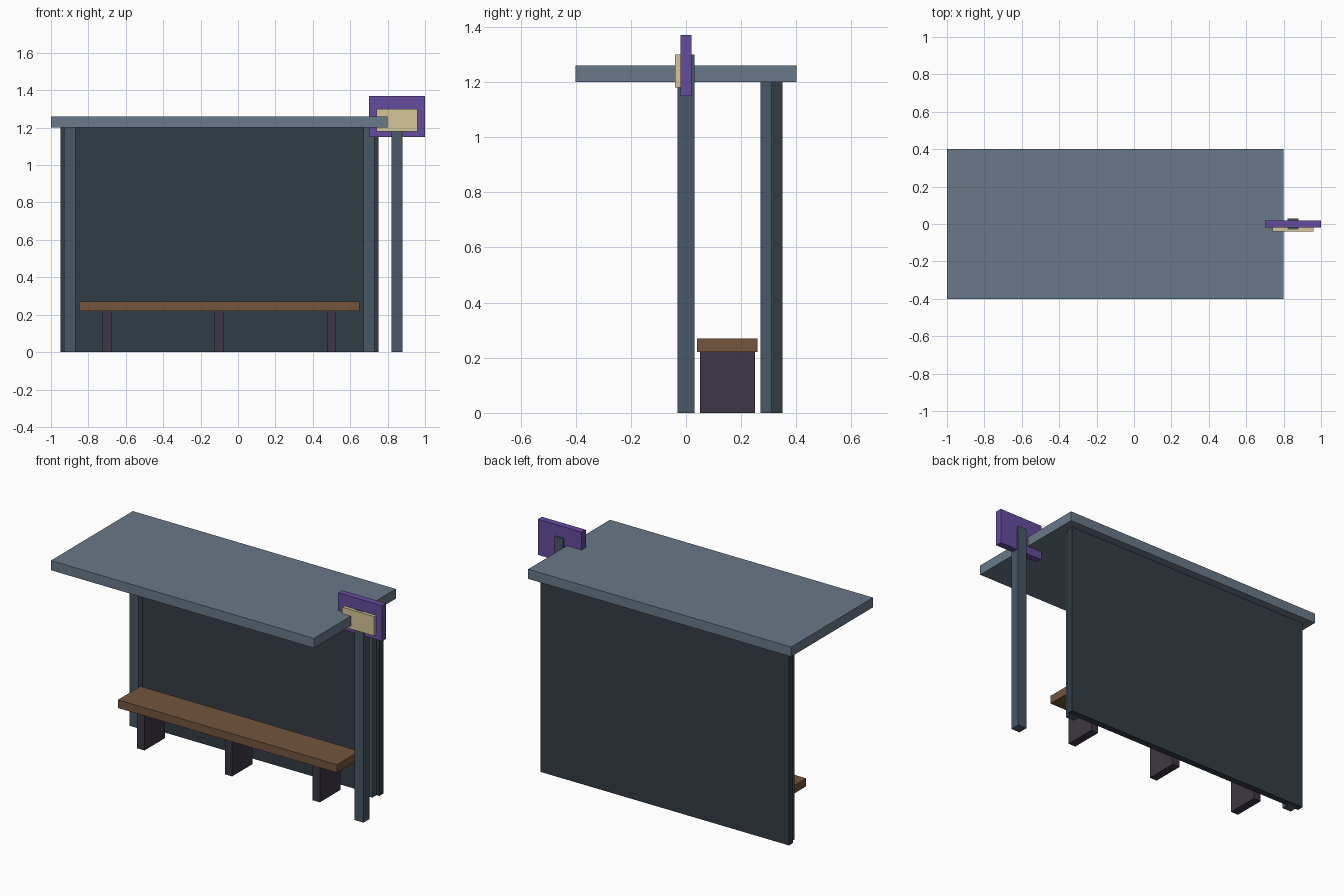
import bpy

if "Cube" in bpy.data.objects:
    bpy.data.objects.remove(bpy.data.objects["Cube"])


def material(name, rgb):
    m = bpy.data.materials.new(name)
    m.diffuse_color = (*rgb, 1.0)
    m.use_nodes = True
    m.node_tree.nodes["Principled BSDF"].inputs["Base Color"].default_value = m.diffuse_color
    return m


def box(name, x, y, z, mat):
    """Box from (min, max) ranges on each axis."""
    ranges = (x, y, z)
    bpy.ops.mesh.primitive_cube_add(size=1, location=[(a + b) / 2 for a, b in ranges])
    ob = bpy.context.object
    ob.name = name
    ob.scale = [b - a for a, b in ranges]
    bpy.ops.object.transform_apply(location=False, rotation=False, scale=True)
    ob.data.materials.append(mat)
    return ob


roof_mat = material("roof_slate", (0.14, 0.19, 0.25))
post_mat = material("post_steel", (0.065, 0.095, 0.13))
panel_mat = material("dark_panel", (0.032, 0.045, 0.06))
wood_mat = material("bench_wood", (0.17, 0.09, 0.045))
leg_mat = material("bench_leg", (0.048, 0.038, 0.058))
purple_mat = material("sign_purple", (0.13, 0.07, 0.34))
cream_mat = material("sign_cream", (0.67, 0.55, 0.32))

# Shelter: roof, back wall and two posts partly sunk into the wall
box("roof", (-1.0, 0.8), (-0.4, 0.4), (1.2, 1.26), roof_mat)
box("back_panel", (-0.95, 0.75), (0.31, 0.35), (0, 1.2), panel_mat)
for side, cx in (("left", -0.9), ("right", 0.7)):
    box(f"{side}_post", (cx - 0.03, cx + 0.03), (0.27, 0.33), (0, 1.2), post_mat)

# Bench: plank seat on three slab legs
box("bench_seat", (-0.85, 0.65), (0.04, 0.26), (0.22, 0.27), wood_mat)
for i, cx in enumerate((-0.7, -0.1, 0.5)):
    box(f"bench_leg_{i + 1}", (cx - 0.025, cx + 0.025), (0.05, 0.25), (0, 0.22), leg_mat)

# Stop sign: pole, board and blank plate on its front
box("sign_pole", (0.82, 0.88), (-0.03, 0.03), (0, 1.3), post_mat)
box("sign_board", (0.7, 1.0), (-0.02, 0.02), (1.15, 1.37), purple_mat)
box("sign_plate", (0.74, 0.96), (-0.04, -0.02), (1.18, 1.3), cream_mat)
